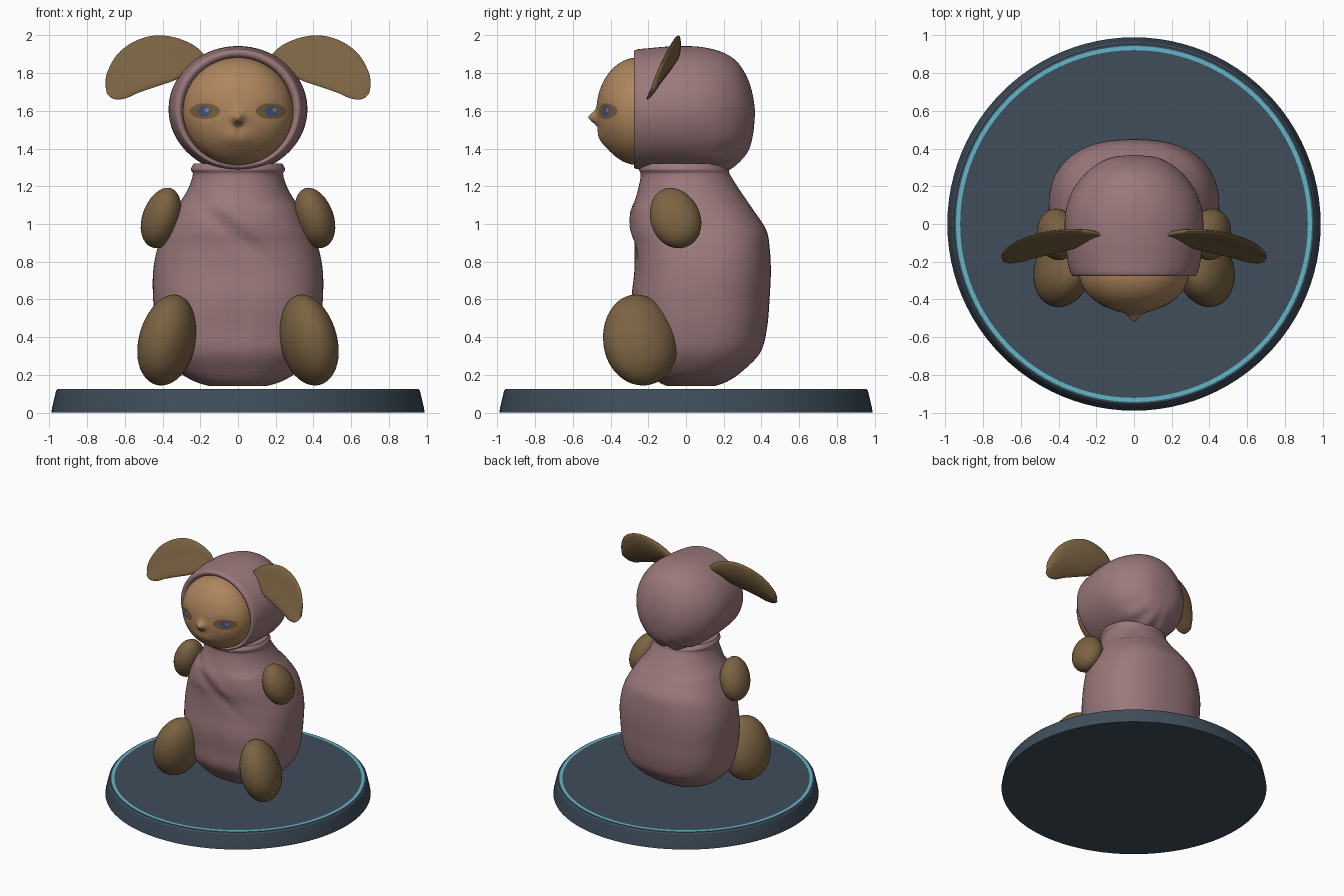
import bpy, bmesh, math
from math import sin, cos, pi, exp, sqrt, radians
from mathutils import Matrix, Vector

cube = bpy.data.objects.get("Cube")
if cube:
    bpy.data.objects.remove(cube)


def material(name, r, g, b):
    m = bpy.data.materials.new(name)
    m.use_nodes = True
    m.diffuse_color = (r, g, b, 1)
    bsdf = next(n for n in m.node_tree.nodes if n.type == "BSDF_PRINCIPLED")
    bsdf.inputs["Base Color"].default_value = (r, g, b, 1)
    bsdf.inputs["Roughness"].default_value = 0.8
    return m


pink = material("dusty pink cloth", .33, .19, .2)
brown = material("brown fur", .2, .125, .055)
tan = material("tan face", .42, .235, .11)
dark = material("dark brown markings", .2, .115, .05)
blue = material("blue iris", .06, .09, .18)
lilac = material("pale eye glint", .28, .2, .24)
slate = material("slate base", .05, .075, .105)
cyan = material("cyan stripe", .12, .47, .58)


def finish(bm, name, mat, angle=40, fix_normals=True):
    if fix_normals:
        bmesh.ops.recalc_face_normals(bm, faces=bm.faces)
    mesh = bpy.data.meshes.new(name)
    bm.to_mesh(mesh)
    bm.free()
    mesh.materials.append(mat)
    ob = bpy.data.objects.new(name, mesh)
    bpy.context.collection.objects.link(ob)
    bpy.ops.object.select_all(action="DESELECT")
    ob.select_set(True)
    bpy.context.view_layer.objects.active = ob
    bpy.ops.object.shade_smooth_by_angle(angle=radians(angle))
    return ob


def spline(rows, steps):
    """Smoothly resample a table of stations."""
    out = []
    for i in range(len(rows) - 1):
        a, b, c, d = (rows[max(0, min(len(rows) - 1, i + k))] for k in (-1, 0, 1, 2))
        for s in range(steps):
            t = s / steps
            out.append([q + .5 * t * (r - p + t * (2 * p - 5 * q + 4 * r - u + t * (3 * (q - r) + u - p)))
                        for p, q, r, u in zip(a, b, c, d)])
    return out + [list(rows[-1])]


def loft(name, rings, mat, close_start=True, angle=40):
    bm = bmesh.new()
    loops = [[bm.verts.new(p) for p in ring] for ring in rings]
    n = len(loops[0])
    for a, b in zip(loops, loops[1:]):
        for i in range(n):
            j = (i + 1) % n
            bm.faces.new((a[i], a[j], b[j], b[i]))
    if close_start:
        bm.faces.new(loops[0])
    bm.faces.new(loops[-1])
    return finish(bm, name, mat, angle)


def power(v, n):
    return math.copysign(abs(v) ** (2 / n), v)


def angles(n):
    return [2 * pi * i / n for i in range(n)]


# Round base with a softened upper edge and a painted stripe
base_profile = [(.99, 0), (.985, .03), (.965, .115), (.955, .125)]
loft("base", [[(r * cos(a), r * sin(a), z) for a in angles(96)] for r, z in base_profile], slate, angle=30)
bm = bmesh.new()
inner, outer = ([bm.verts.new((r * cos(a), r * sin(a), .128)) for a in angles(96)] for r in (.922, .944))
for i in range(96):
    j = (i + 1) % 96
    bm.faces.new((inner[i], outer[i], outer[j], inner[j]))
finish(bm, "base_stripe", cyan, fix_normals=False)

# Body: height, half width, front, back
body_rows = [(.14, .15, -.1, .15), (.165, .23, -.15, .22), (.22, .32, -.2, .3), (.32, .4, -.265, .395),
             (.45, .435, -.28, .43), (.6, .45, -.29, .443), (.75, .45, -.275, .45), (.88, .425, -.275, .443),
             (.97, .39, -.29, .425), (1.07, .335, -.285, .36), (1.18, .268, -.255, .285),
             (1.26, .24, -.24, .235), (1.29, .25, -.25, .225), (1.32, .235, -.235, .2)]


def body_ring(z, w, front, back):
    mid, depth = (front + back) / 2, (back - front) / 2
    shape = 2.4 if z < 1.1 else 2.1
    ring = []
    for a in angles(80):
        x, y = w * power(cos(a), shape), mid + depth * power(sin(a), shape)
        if sin(a) < 0:
            # Diagonal cloth fold and centre seam on the front
            fold = z - (.93 - .8 * x)
            y += .02 * exp(-(fold / .05) ** 2 - ((x + .03) / .16) ** 2)
            y -= .012 * exp(-((fold - .09) / .05) ** 2 - ((x + .03) / .16) ** 2)
            y += .014 * exp(-(x / .02) ** 2 - ((z - .5) / .2) ** 2)
        ring.append((x, y, z))
    return ring


loft("body", [body_ring(*r) for r in spline(body_rows, 5)], pink)

# Hood: depth, half width, top, bottom
hood_rows = [(-.24, .288, 1.878, 1.318), (-.268, .3, 1.89, 1.308), (-.277, .318, 1.91, 1.3),
             (-.262, .335, 1.925, 1.292), (-.2, .352, 1.932, 1.285), (-.08, .366, 1.942, 1.278),
             (.05, .365, 1.942, 1.272), (.15, .338, 1.925, 1.27), (.22, .298, 1.898, 1.285),
             (.28, .245, 1.85, 1.325), (.33, .175, 1.765, 1.385), (.355, .11, 1.68, 1.47), (.365, .02, 1.61, 1.57)]


def hood_ring(y, w, top, bottom):
    mid, h = (top + bottom) / 2, (top - bottom) / 2
    ring = []
    for a in angles(96):
        # Gathered pleats low at the back
        pleat = 1 + .035 * cos(14 * a) * max(0, -sin(a)) ** 3 * exp(-((y - .22) / .09) ** 2)
        ring.append((w * pleat * cos(a), y, mid + h * pleat * sin(a)))
    return ring


loft("hood", [hood_ring(*r) for r in spline(hood_rows, 5)], pink, close_start=False)

# Face surface, with nose and muzzle
FACE_Z = 1.598


def face_y(x, z):
    r = min(1, sqrt((x / .292) ** 2 + ((z - FACE_Z) / .285) ** 2))
    y = -.255 - .22 * sqrt(1 - r * r)
    y -= .045 * exp(-(x / .032) ** 2 - ((z - 1.565) / .03) ** 2)
    y -= .018 * exp(-(x / .09) ** 2 - ((z - 1.455) / .05) ** 2)
    y += .008 * exp(-(x / .012) ** 2 - ((z - 1.47) / .04) ** 2)
    for side in (-1, 1):
        y += .008 * exp(-((x - side * .17) / .07) ** 2 - ((z - 1.6) / .045) ** 2)
    return y


def face_patch(name, cx, cz, rx, rz, mat, lift=0, rings=6, seg=32):
    bm = bmesh.new()

    def vert(r, a):
        x, z = cx + rx * r * cos(a), cz + rz * r * sin(a)
        return bm.verts.new((x, face_y(x, z) - lift, z))
    centre = vert(0, 0)
    loops = [[vert(sin(pi / 2 * (k + 1) / rings), a) for a in angles(seg)] for k in range(rings)]
    for i in range(seg):
        j = (i + 1) % seg
        bm.faces.new((centre, loops[0][i], loops[0][j]))
        for a, b in zip(loops, loops[1:]):
            bm.faces.new((a[i], b[i], b[j], a[j]))
    return finish(bm, name, mat, 60, fix_normals=False)


face_patch("face", 0, FACE_Z, .292, .285, tan, rings=36, seg=80)
face_patch("nose", 0, 1.53, .028, .018, dark, .003)


def egg(name, mat, centre, radii, turn, taper):
    """Rounded limb, narrower toward its top when taper is positive."""
    bm = bmesh.new()
    bmesh.ops.create_uvsphere(bm, u_segments=40, v_segments=24, radius=1)
    rot = Matrix.Rotation(turn[2], 3, "Z") @ Matrix.Rotation(turn[1], 3, "Y") @ Matrix.Rotation(turn[0], 3, "X")
    for v in bm.verts:
        k = 1 - taper * v.co.z
        p = Vector((v.co.x * radii[0] * k, v.co.y * radii[1] * k, v.co.z * radii[2]))
        v.co = rot @ p + Vector(centre)
    return finish(bm, name, mat, 60)


# Ear outline: upper edge x and z, lower edge x and z, half thickness
ear_rows = [(.16, 1.88, .19, 1.83, .012), (.23, 1.945, .25, 1.82, .02), (.33, 1.988, .33, 1.765, .024),
            (.44, 2, .43, 1.73, .024), (.55, 1.968, .53, 1.695, .022), (.64, 1.9, .6, 1.665, .02),
            (.695, 1.8, .66, 1.663, .015), (.703, 1.73, .695, 1.69, .006)]


def ear_ring(side, x0, z0, x1, z1, thick):
    ring = []
    for a in angles(20):
        t = .5 - .5 * cos(a)
        x, z = x0 + (x1 - x0) * t, z0 + (z1 - z0) * t
        y = -.05 - .42 * (1.95 - z) - .1 * (x - .3) + thick * sin(a) + .015 * sin(pi * t)
        ring.append((side * x, y, z))
    return ring


# Paired parts
for side, label in ((1, "left"), (-1, "right")):
    loft(label + "_ear", [ear_ring(side, *r) for r in spline(ear_rows, 5)], brown, angle=60)
    egg(label + "_arm", brown, (side * .405, -.058, 1.033), (.102, .132, .168),
        (radians(20), side * radians(-17), 0), .06)
    egg(label + "_leg", brown, (side * .375, -.245, .385), (.145, .2, .246),
        (radians(5), side * radians(-14), side * radians(18)), .05)
    face_patch(label + "_eye_marking", side * .175, 1.598, .08, .042, dark, .002)
    face_patch(label + "_iris", side * .18, 1.598, .036, .03, blue, .004)
    face_patch(label + "_eye_glint", side * .18 + .015, 1.605, .012, .012, lilac, .006)
